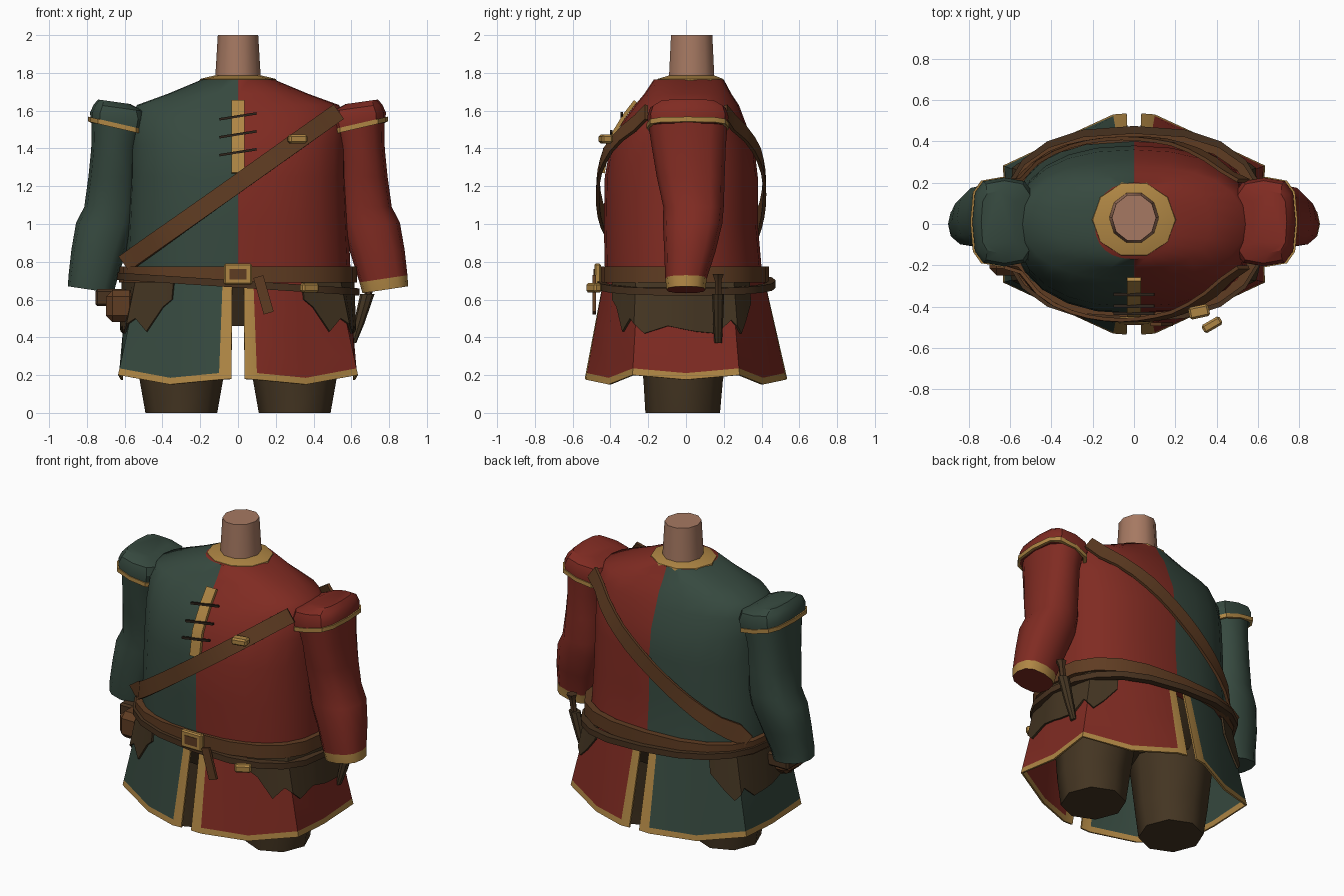
import bpy, bmesh, math
from mathutils import Vector, Matrix

if "Cube" in bpy.data.objects:
    bpy.data.objects.remove(bpy.data.objects["Cube"])


def material(name, r, g, b):
    lin = [((c / 255 + 0.055) / 1.055) ** 2.4 for c in (r, g, b)] + [1]
    m = bpy.data.materials.new(name)
    m.use_nodes = True
    m.diffuse_color = lin
    bsdf = next(n for n in m.node_tree.nodes if n.type == 'BSDF_PRINCIPLED')
    bsdf.inputs["Base Color"].default_value = lin
    bsdf.inputs["Roughness"].default_value = 0.9
    return m


GREEN = material("green_cloth", 54, 73, 63)
RED = material("red_cloth", 128, 43, 34)
GOLD = material("gold_trim", 175, 134, 68)
BROWN = material("brown_leather", 95, 60, 34)
DARK = material("dark_leather", 68, 53, 34)
SKIN = material("skin", 166, 121, 98)
LACE = material("dark_lace", 46, 36, 27)
STRAP = material("worn_leather", 72, 50, 31)


def finish(name, bm, mats, paint=None, thick=0, angle=35):
    """Turn a bmesh into a coloured object, smooth with sharp edges."""
    bmesh.ops.recalc_face_normals(bm, faces=bm.faces)
    for f in bm.faces:
        f.smooth = True
        if paint:
            f.material_index = paint(f.calc_center_median())
    me = bpy.data.meshes.new(name)
    bm.to_mesh(me)
    bm.free()
    for m in mats:
        me.materials.append(m)
    me.set_sharp_from_angle(angle=math.radians(angle))
    ob = bpy.data.objects.new(name, me)
    bpy.context.collection.objects.link(ob)
    if thick:
        mod = ob.modifiers.new("thickness", 'SOLIDIFY')
        mod.thickness, mod.offset = thick, 0
        ob.modifiers.new("crisp_edges", 'EDGE_SPLIT').split_angle = math.radians(angle)
    return ob


def ring(cx, cy, z, rx, yf, yb, e=1.0, n=10, tilt=0.0):
    """Rounded outline with separate front and back depth."""
    pts = []
    for i in range(n):
        a = 2 * math.pi * i / n
        c, s = round(math.cos(a), 6), round(math.sin(a), 6)
        dx = rx * math.copysign(abs(c) ** e, c)
        dy = (yb if s > 0 else yf) * math.copysign(abs(s) ** e, s)
        pts.append(Vector((cx + dx, cy + dy, z + tilt * dx)))
    return pts


def loft(name, rings, mats, paint=None, loop=False, angle=35):
    bm = bmesh.new()
    rows = [[bm.verts.new(p) for p in r] for r in rings]
    n = len(rows[0])
    for k in range(len(rows) - (0 if loop else 1)):
        a, b = rows[k], rows[(k + 1) % len(rows)]
        for i in range(n):
            bm.faces.new((a[i], a[(i + 1) % n], b[(i + 1) % n], b[i]))
    if not loop:
        bm.faces.new(rows[0])
        bm.faces.new(rows[-1])
    return finish(name, bm, mats, paint, angle=angle)


def sheet(name, rows, mats, thick=0.012):
    bm = bmesh.new()
    vs = [[bm.verts.new(p) for p in r] for r in rows]
    for a, b in zip(vs, vs[1:]):
        for i in range(len(a) - 1):
            bm.faces.new((a[i], a[i + 1], b[i + 1], b[i]))
    return finish(name, bm, mats, thick=thick)


def box(name, loc, size, mat, rot=(0, 0, 0), bevel=0.0):
    bm = bmesh.new()
    bmesh.ops.create_cube(bm, size=1, matrix=Matrix.Diagonal((*size, 1)))
    if bevel:
        bmesh.ops.bevel(bm, geom=bm.edges[:], offset=bevel, segments=1, affect='EDGES')
    ob = finish(name, bm, [mat])
    ob.location = loc
    ob.rotation_euler = [math.radians(r) for r in rot]


# Tunic body: height, half width, front depth, back depth
E = 0.86
TORSO = [(.69, .595, .43, .41), (.77, .595, .43, .40), (1.0, .585, .435, .38), (1.25, .575, .43, .38),
         (1.42, .575, .40, .36), (1.55, .575, .33, .31), (1.63, .535, .27, .28),
         (1.69, .37, .22, .24), (1.765, .19, .17, .20)]


def body_y(x, z, side):
    """Depth of the tunic surface at x, z; side is -1 front, 1 back."""
    z = min(max(z, TORSO[0][0]), TORSO[-1][0] - 0.001)
    a, b = next((p, q) for p, q in zip(TORSO, TORSO[1:]) if p[0] <= z < q[0])
    t = (z - a[0]) / (b[0] - a[0])
    rx, yf, yb = [a[i] + t * (b[i] - a[i]) for i in (1, 2, 3)]
    k = min(abs(x) / rx, 0.97)
    return side * (yf if side < 0 else yb) * (1 - k ** (2 / E)) ** (E / 2)


loft("tunic_body", [ring(0, 0, z, rx, f, b, E, 24) for z, rx, f, b in TORSO],
     [RED, GREEN], lambda c: int(c.x < 0), angle=50)

# Neck and collar
loft("neck", [ring(0, .03, 1.70, .125, .13, .13), ring(0, .03, 2.0, .107, .115, .115)], [SKIN], angle=50)
loft("collar", [ring(0, .02, 1.738, .212, .19, .195), ring(0, .02, 1.768, .2, .18, .185),
                ring(0, .03, 1.785, .13, .13, .13)], [GOLD])

# Skirt halves: top corner and hem corner of every column, front to back
FRONT = [((.03, .43), (.035, .53, .18)), ((.08, .428), (.1, .525, .175)),
         ((.3, .385), (.36, .405, .15)), ((.52, .25), (.63, .28, .20))]
TOP = 0.71
COLS = [((a[0], -a[1]), (b[0], -b[1], b[2])) for a, b in FRONT]
COLS += [((.59, 0), (.615, 0, .175))]
COLS += [((a[0], a[1] * .95), b) for a, b in reversed(FRONT)]


def skirt_point(s, u, z=None, lift=0.0, out=0.0):
    i = min(int(u), len(COLS) - 2)
    t = u - i
    top = Vector((*COLS[i][0], TOP)).lerp(Vector((*COLS[i + 1][0], TOP)), t)
    hem = Vector(COLS[i][1]).lerp(Vector(COLS[i + 1][1]), t)
    z = hem.z + lift if z is None else z
    p = top.lerp(hem, (TOP - z) / (TOP - hem.z))
    p += Vector((p.x, p.y * 1.5, 0)).normalized() * out
    return Vector((p.x * s, p.y, p.z))


# Ragged lower edge of the hip flaps: position along the skirt, height
RAGS = [(2.12, .60), (2.3, .56), (2.57, .43), (2.85, .50), (3, .47), (3.2, .42), (3.65, .46), (4, .44),
        (4.2, .43), (4.6, .42), (4.9, .49), (5, .46), (5.15, .42), (5.35, .48), (5.62, .58)]

for s, side, cloth in ((1, "left", RED), (-1, "right", GREEN)):
    us = range(len(COLS))
    skirt = sheet(side + "_skirt", [[skirt_point(s, u, TOP) for u in us],
                                    [skirt_point(s, u, .45) for u in us],
                                    [skirt_point(s, u, None, .035) for u in us],
                                    [skirt_point(s, u) for u in us]], [cloth, GOLD])
    last = len(COLS) - 2
    for f in skirt.data.polygons:
        f.material_index = int(f.index // (last + 1) == 2 or f.index % (last + 1) in (0, last))

    # Leather hip flap
    sheet(side + "_hip_flap", [[skirt_point(s, u, .69, out=.02) for u, z in RAGS],
                               [skirt_point(s, u, z, out=.016) for u, z in RAGS]], [DARK])

    # Leg
    loft(side + "_leg", [ring(s * .3, -.015, 0, .19, .2, .195, 1, 8),
                         ring(s * .3, -.015, .17, .22, .21, .21, 1, 8),
                         ring(s * .29, 0, .5, .25, .26, .25, 1, 8)], [DARK], angle=60)

    # Sleeve: centre x, centre y, height, half width, half depth, tilt
    ARM = [(.635, .01, 1.53, .14, .21, .1), (.65, .015, 1.4, .127, .195, 0),
           (.66, .025, 1.25, .132, .18, 0), (.672, .04, 1.09, .142, .16, 0),
           (.70, .035, 1.0, .157, .157, .05), (.74, .02, .85, .142, .135, .1),
           (.77, 0, .71, .127, .11, .15), (.78, 0, .652, .121, .103, .15)]
    loft(side + "_sleeve", [ring(s * x, y, z, rx, ry, ry, .8, 12, s * t) for x, y, z, rx, ry, t in ARM],
         [cloth, GOLD], lambda c: int(s > 0 and c.z < .71 and (abs(c.x - .78) > .02 or abs(c.y) > .02)),
         angle=50)

    # Puffed shoulder cap with its trim band
    CAP = [(.635, 1.515, .145, .21), (.63, 1.57, .153, .215), (.628, 1.615, .135, .2), (.655, 1.647, .085, .15)]
    loft(side + "_shoulder_cap", [ring(s * x, .01, z, rx, ry, ry, .6, 12, s * .14) for x, z, rx, ry in CAP],
         [cloth], angle=30)
    loft(side + "_shoulder_band", [ring(s * .64, .01, z, .145 + o, .21 + o, .21 + o, .6, 12, s * .23)
                                   for z, o in ((1.507, -.01), (1.507, .008), (1.533, .008), (1.533, -.01))],
         [GOLD], loop=True)

# Hips hidden under the skirt
loft("trouser_hips", [ring(0, 0, .46, .4, .27, .25, .8, 12), ring(0, 0, .69, .52, .38, .36, .8, 12)], [DARK])


# Waist belts
def belt(name, z, h, rx, yf, yb, tilt, mat):
    loft(name, [ring(0, 0, z + dz, rx - o, yf - o, yb - o, .8, 20, tilt)
                for dz, o in ((-h, .04), (-h, 0), (h, 0), (h, .04))], [mat], loop=True)


belt("wide_belt", .733, .043, .63, .452, .44, 0, BROWN)
belt("slung_belt", .682, .019, .642, .475, .475, -.065, STRAP)
box("belt_buckle", (0, -.468, .735), (.15, .035, .11), GOLD, bevel=.008)
box("buckle_centre", (0, -.486, .735), (.09, .006, .055), BROWN)
box("belt_tail", (.135, -.485, .625), (.055, .018, .2), BROWN, (0, -16, 0))
box("slung_buckle", (.378, -.488, .662), (.1, .045, .05), GOLD, (0, 0, 30), .01)

# Shoulder strap crossing front and back
for side, label in ((-1, "front"), (1, "back")):
    edges = [[], []]
    for i in range(15):
        x = -.60 + 1.13 * i / 14
        z = .79 + .71 * (x + .60)
        for row, w in zip(edges, (-.047, .047)):
            px, pz = x - w * .58, z + w * .81
            y = max(abs(body_y(px, pz, side)) + .036, .21)
            row.append(Vector((px, side * y, pz)))
    sheet(label + "_shoulder_strap", edges, [BROWN], thick=.018)
box("strap_buckle", (.315, -.425, 1.45), (.1, .06, .045), GOLD, (0, 0, 12), .01)

# Laced chest placket
heights = [1.27 + .38 * i / 5 for i in range(6)]
sheet("chest_placket", [[(x, body_y(0, z, -1) - .014, z) for z in heights] for x in (-.035, .035)],
      [GOLD], thick=.02)
for i, z in enumerate((1.38, 1.475, 1.57)):
    box("chest_lace_%d" % (i + 1), (0, body_y(0, z, -1) - .026, z), (.2, .014, .013), LACE, (0, -9, 0))

# Pouch on the right hip
box("pouch_body", (-.62, -.15, .565), (.16, .2, .17), BROWN, bevel=.035)
box("pouch_flap", (-.67, -.06, .61), (.17, .18, .09), STRAP, bevel=.012)

# Sheathed dagger on the left hip
loft("dagger_sheath", [ring(x, .17, z, rx, ry, ry, 1, 8) for x, z, rx, ry in
                       ((.61, .37, .016, .02), (.64, .47, .028, .026), (.685, .63, .038, .032))], [DARK])
loft("dagger_grip", [ring(x, .17, z, r, r, r, 1, 6) for x, z, r in
                     ((.69, .63, .02), (.70, .70, .02), (.705, .735, .034))], [STRAP])
